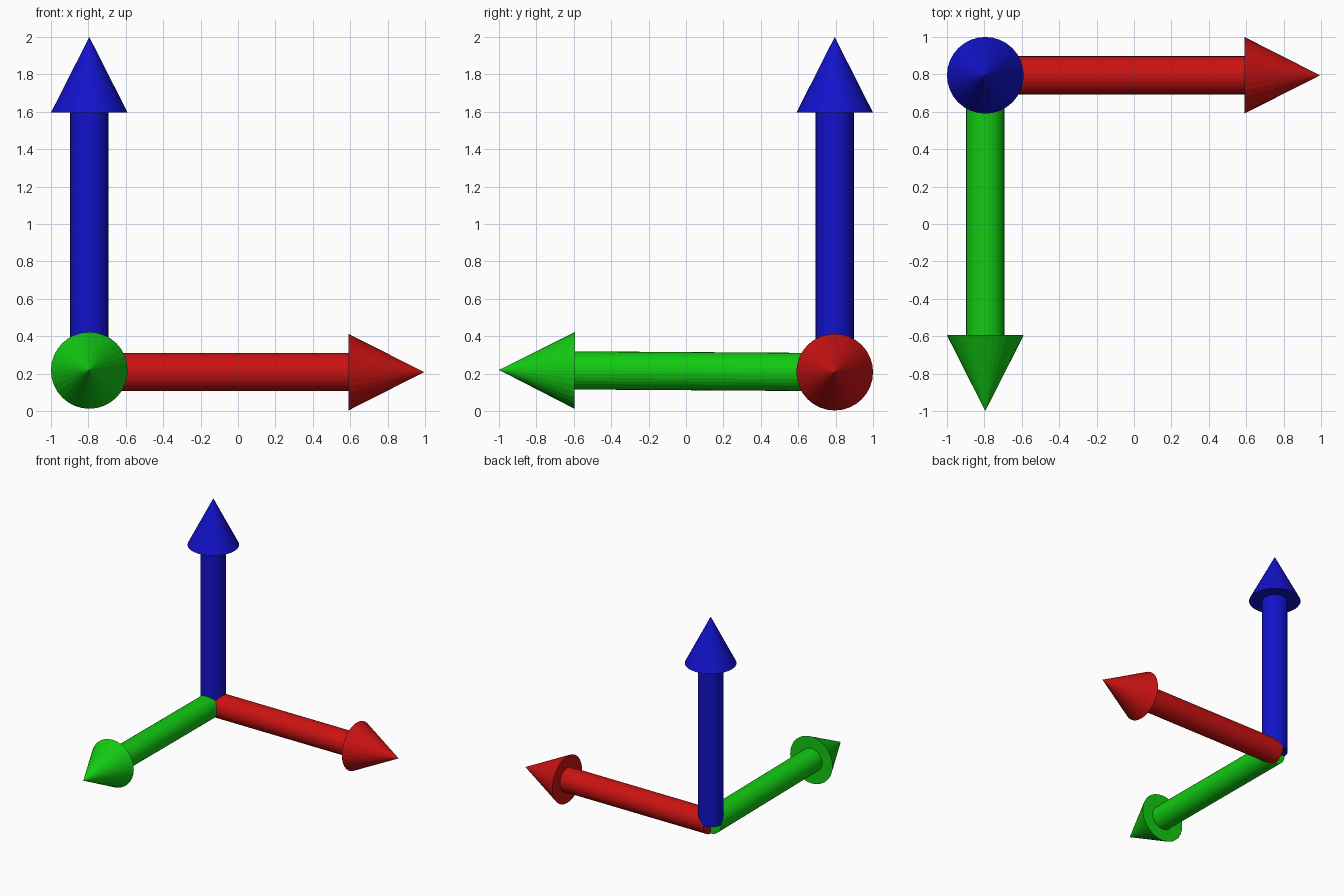
import bpy
from mathutils import Vector

cube = bpy.data.objects.get("Cube")
if cube:
    bpy.data.objects.remove(cube, do_unlink=True)

SIDES = 32
SHAFT_RADIUS = 0.102
HEAD_RADIUS = 0.205
HEAD_LENGTH = 0.405
ORIGIN = Vector((-0.795, 0.795, 0.208))


def make_material(name, color):
    mat = bpy.data.materials.new(name)
    mat.use_nodes = True
    mat.diffuse_color = color
    mat.node_tree.nodes["Principled BSDF"].inputs["Base Color"].default_value = color
    return mat


def cone_between(name, start, end, r1, r2, mat):
    axis = end - start
    bpy.ops.mesh.primitive_cone_add(
        vertices=SIDES, radius1=r1, radius2=r2, depth=axis.length,
        location=(start + end) / 2,
        rotation=axis.to_track_quat('Z', 'Y').to_euler())
    obj = bpy.context.object
    obj.name = name
    obj.data.materials.append(mat)


def arrow(name, tip, mat):
    # Shaft from the shared corner to the flat base of the pointed head
    neck = tip - (tip - ORIGIN).normalized() * HEAD_LENGTH
    cone_between(name + "_shaft", ORIGIN, neck, SHAFT_RADIUS, SHAFT_RADIUS, mat)
    cone_between(name + "_head", neck, tip, HEAD_RADIUS, 0, mat)


# Three arrows; the forward one rises very slightly towards its tip
arrow("side_arrow", Vector((0.995, 0.795, 0.208)),
      make_material("red", (0.6, 0.006, 0.006, 1)))
arrow("front_arrow", Vector((-0.795, -1.0, 0.22)),
      make_material("green", (0.006, 0.6, 0.006, 1)))
arrow("up_arrow", Vector((-0.795, 0.795, 2.0)),
      make_material("blue", (0.006, 0.006, 0.6, 1)))
